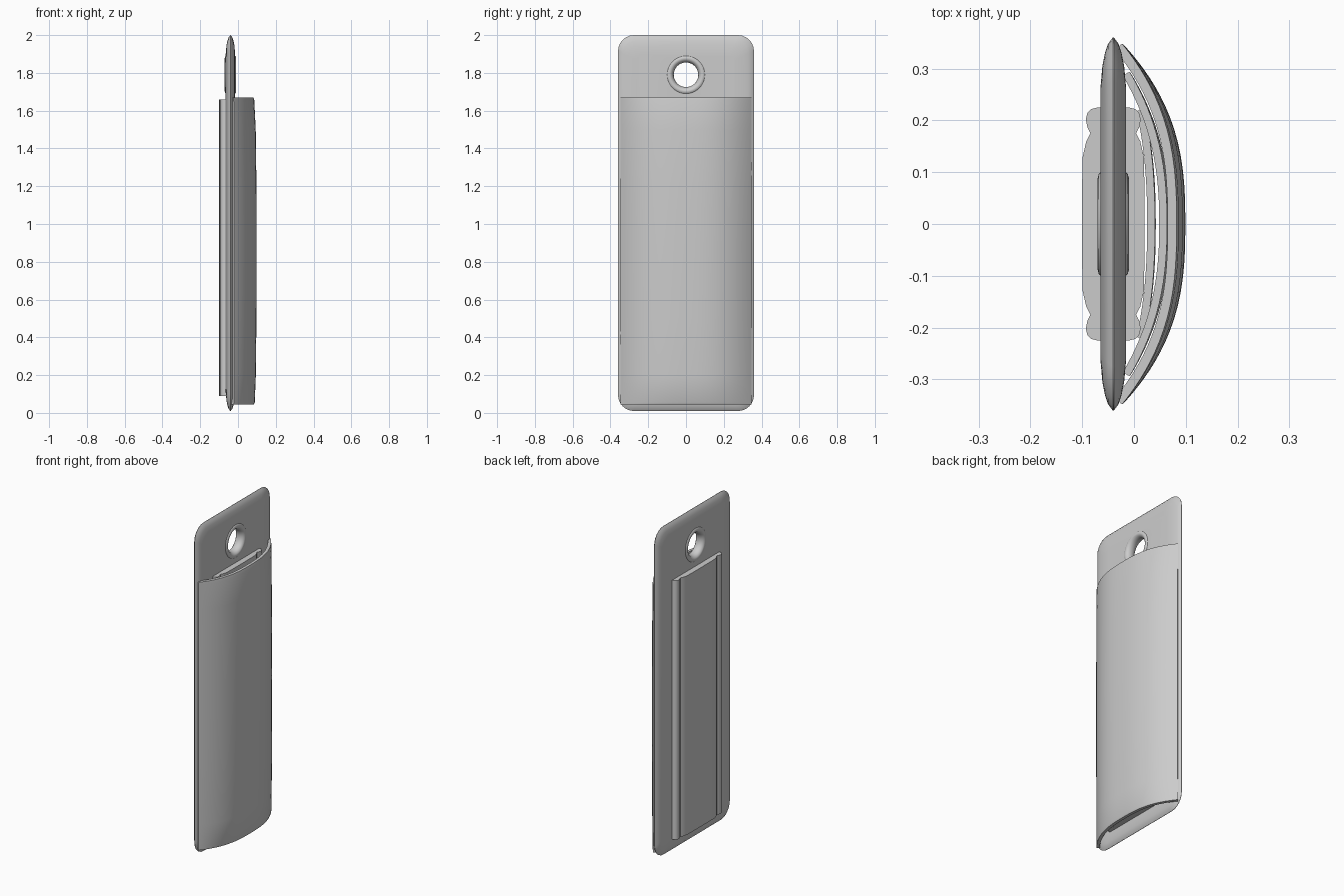
import bpy, bmesh, math

if "Cube" in bpy.data.objects:
    bpy.data.objects.remove(bpy.data.objects["Cube"])

PX = -0.04  # mid-plane of the flat back plate


def finish(bm, name, angle=40):
    bmesh.ops.recalc_face_normals(bm, faces=bm.faces)
    me = bpy.data.meshes.new(name)
    bm.to_mesh(me)
    bm.free()
    ob = bpy.data.objects.new(name, me)
    bpy.context.collection.objects.link(ob)
    bpy.ops.object.select_all(action='DESELECT')
    bpy.context.view_layer.objects.active = ob
    ob.select_set(True)
    bpy.ops.object.shade_smooth_by_angle(angle=math.radians(angle))
    return ob


def loft(name, rings, angle=40):
    """Bridge rings of equal length and cap both ends."""
    bm = bmesh.new()
    rows = [[bm.verts.new(p) for p in r] for r in rings]
    n = len(rows[0])
    for a, b in zip(rows, rows[1:]):
        for i in range(n):
            j = (i + 1) % n
            bm.faces.new((a[i], a[j], b[j], b[i]))
    bm.faces.new(rows[0][::-1])
    bm.faces.new(rows[-1])
    return finish(bm, name, angle)


def curved_sheet(name, xe, xc, w, p, half, sections, n=40):
    """Bowed sheet: edge x, crown x, half width, bow power, half thickness."""
    mid = []
    for i in range(n + 1):
        t = math.sin(math.pi * (i / n - 0.5))
        mid.append((xe + (xc - xe) * (1 - abs(t) ** p), w * t))
    front, back = [], []
    for i, (x, y) in enumerate(mid):
        a, b = mid[max(i - 1, 0)], mid[min(i + 1, n)]
        dx, dy = b[0] - a[0], b[1] - a[1]
        l = math.hypot(dx, dy)
        h = half * (0.5 if i in (0, n) else 1)
        front.append((x + dy / l * h, y - dx / l * h))
        back.append((x - dy / l * h, y + dx / l * h))
    prof = front + back[::-1]
    rings = [[(xe + (x - xe) * k, y, z) for x, y in prof] for z, k in sections]
    return loft(name, rings)


# back plate: rounded rectangle tapering to a thin rim
def outline(x, inset, zc=1.005, hy=0.36, hz=0.995, r=0.085):
    pts = []
    rr = max(r - inset * 0.5, 0.02)
    for q in range(4):
        sy, sz = [(1, 1), (-1, 1), (-1, -1), (1, -1)][q]
        for k in range(7):
            a = math.pi / 2 * (q + k / 6)
            y = sy * (hy - inset - rr) + rr * math.cos(a)
            z = sz * (hz - inset - rr) + rr * math.sin(a)
            pts.append((x, y, zc + z))
    return pts


taper = [(0.0, 0.001), (0.012, 0.010), (0.03, 0.016), (0.055, 0.021), (0.1, 0.025)]
rings = [outline(PX - h, i) for i, h in reversed(taper)] + [outline(PX + h, i) for i, h in taper]
plate = loft("back_plate", rings, 35)

# hanging hole, cut through the plate
bpy.ops.mesh.primitive_cylinder_add(vertices=48, radius=0.085, depth=0.3,
                                    location=(PX, 0, 1.79), rotation=(0, math.pi / 2, 0))
cutter = bpy.context.object
cutter.name = "hole_cutter"
cutter.hide_render = True
cutter.hide_set(True)
mod = plate.modifiers.new("hole", 'BOOLEAN')
mod.object = cutter
mod.operation = 'DIFFERENCE'
mod.solver = 'EXACT'
bpy.context.view_layer.objects.active = plate
bpy.ops.object.modifier_apply(modifier=mod.name)
bpy.data.objects.remove(cutter)

# grommet around the hole
bpy.ops.mesh.primitive_torus_add(major_radius=0.0875, minor_radius=0.0225, major_segments=48,
                                 minor_segments=16, location=(PX, 0, 1.79),
                                 rotation=(0, math.pi / 2, 0))
grommet = bpy.context.object
grommet.name = "grommet"
grommet.scale.z = 1.35
bpy.ops.object.shade_smooth()

# clip body showing on both faces of the plate, with beaded side edges
quarter = [(0.06, 0.0), (0.06, 0.08), (0.059, 0.13), (0.052, 0.16), (0.044, 0.175),
           (0.050, 0.187), (0.053, 0.202), (0.050, 0.214), (0.042, 0.222), (0.030, 0.225)]
side = quarter + [(-x, y) for x, y in reversed(quarter)]
prof = side + [(x, -y) for x, y in reversed(side[1:-1])]
loft("clip_body", [[(PX + x, y, z) for x, y in prof] for z in (0.09, 1.66)])

# bowed front cover, open at top and bottom
curved_sheet("front_cover", -0.03, 0.089, 0.342, 2.7, 0.010,
             [(0.045, 0.88), (0.055, 0.92), (0.2, 0.965), (0.5, 0.99), (0.9, 1.0),
              (1.2, 0.99), (1.5, 0.96), (1.655, 0.9), (1.67, 0.87)])

# inner liner and thin pad behind the cover
curved_sheet("inner_liner", -0.015, 0.06, 0.29, 2.4, 0.008,
             [(0.09, 0.95), (0.5, 1.0), (1.3, 1.0), (1.62, 0.95)])
curved_sheet("inner_pad", 0.012, 0.034, 0.22, 2.4, 0.008,
             [(0.1, 0.95), (0.5, 1.0), (1.3, 1.0), (1.6, 0.95)])
